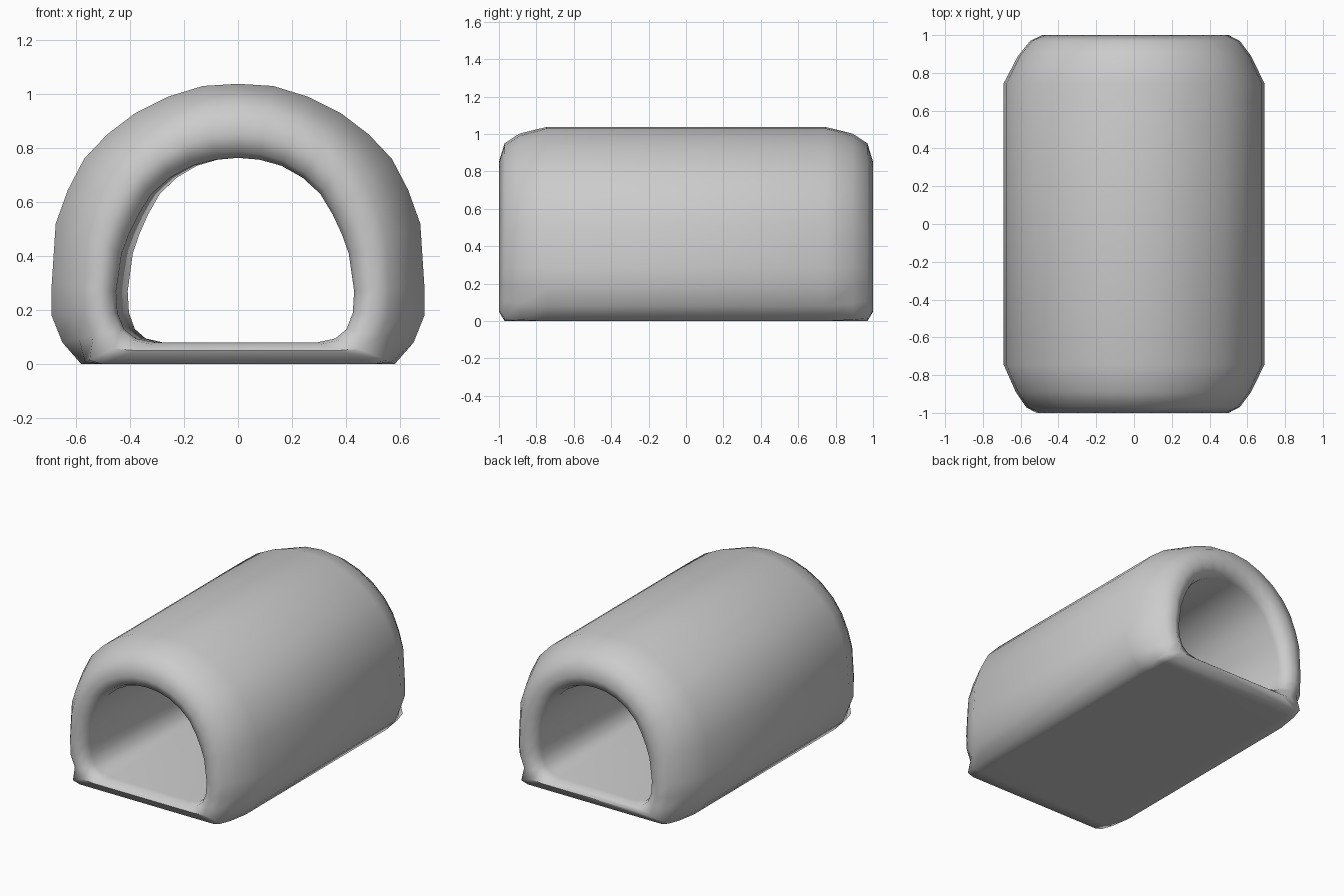
import bpy, bmesh

if "Cube" in bpy.data.objects:
    bpy.data.objects.remove(bpy.data.objects["Cube"])

# Right half profiles of the outer shell and the opening, floor to crown (x, z)
OUTER = [(.5, 0), (.58, 0), (.65, .08), (.69, .18), (.69, .29), (.675, .52), (.63, .645),
         (.57, .76), (.485, .85), (.38, .93), (.26, .99), (.13, 1.03), (0, 1.038)]
INNER = [(.29, .08), (.36, .095), (.402, .13), (.425, .19), (.43, .27), (.41, .41), (.385, .48),
         (.35, .555), (.305, .63), (.24, .69), (.16, .735), (.08, .757), (0, .764)]

# Lip rings from the bore to the shell: y, blend at floor, corner, side, crown
LIP = [(.92, 0, 0, 0, 0), (.97, .08, .06, .06, .08), (1.0, .37, .4, .27, .32),
       (.97, 1, .85, .5, .68), (.89, 1, .93, .73, .87), (.745, 1, 1, 1, 1)]


def ring(bm, end, lip):
    """One closed D-shaped loop around the tunnel."""
    y, floor, corner, side, crown = lip
    pts = []
    for i, ((ox, oz), (ix, iz)) in enumerate(zip(OUTER, INNER)):
        if i < 2:
            t = (floor, corner)[i]
        else:
            t = side + (crown - side) * max(0, i - 4) / 8
        pts.append((ox, oz, ix, iz, t))
    verts = []
    for sign, seq in ((1, pts), (-1, pts[-2::-1])):
        for ox, oz, ix, iz, t in seq:
            # the left bore wall narrows slightly toward the back
            k = 1 if sign > 0 else (1.05 if end < 0 else .95)
            ix *= k
            verts.append(bm.verts.new((sign * (ix + (ox - ix) * t), end * y, iz + (oz - iz) * t)))
    return verts


# Tunnel: front lip, outer shell, back lip and bore joined as one loop of rings
bm = bmesh.new()
rings = [ring(bm, -1, l) for l in LIP] + [ring(bm, 1, l) for l in reversed(LIP)]
n = len(rings[0])
for a, b in zip(rings, rings[1:] + rings[:1]):
    for i in range(n):
        j = (i + 1) % n
        bm.faces.new((a[i], a[j], b[j], b[i]))
bmesh.ops.recalc_face_normals(bm, faces=bm.faces)

mesh = bpy.data.meshes.new("tunnel")
bm.to_mesh(mesh)
bm.free()
tunnel = bpy.data.objects.new("tunnel", mesh)
bpy.context.collection.objects.link(tunnel)
bpy.context.view_layer.objects.active = tunnel
tunnel.select_set(True)
bpy.ops.object.shade_smooth_by_angle(angle=1.1)
